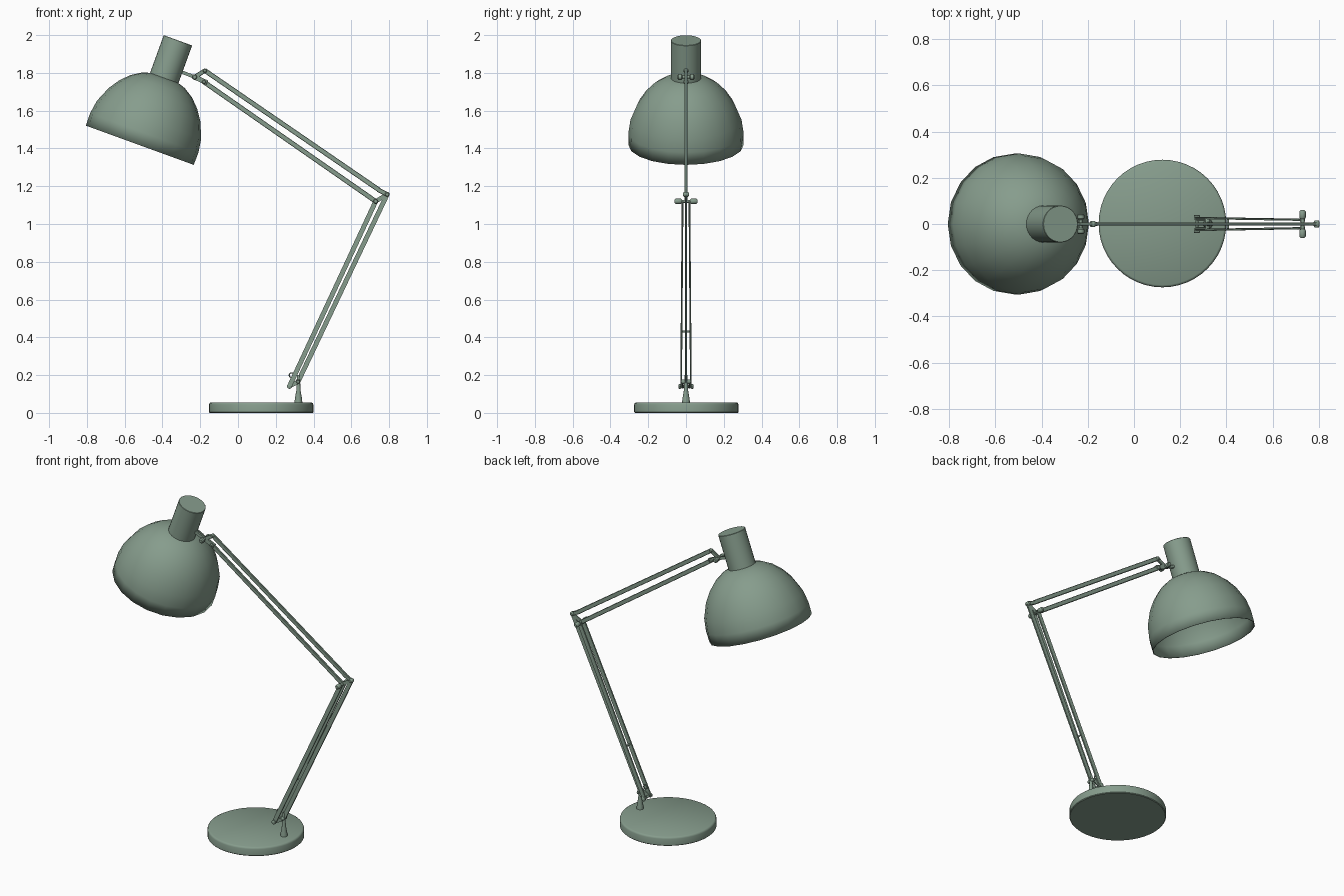
import bpy, bmesh, math
from mathutils import Vector, Matrix

if "Cube" in bpy.data.objects:
    bpy.data.objects.remove(bpy.data.objects["Cube"])

green = bpy.data.materials.new("sage_green")
green.diffuse_color = (0.24, 0.335, 0.265, 1)
green.use_nodes = True
green.node_tree.nodes["Principled BSDF"].inputs["Base Color"].default_value = green.diffuse_color


def finish(name, bm, smooth=True):
    bmesh.ops.recalc_face_normals(bm, faces=bm.faces)
    me = bpy.data.meshes.new(name)
    bm.to_mesh(me)
    bm.free()
    me.materials.append(green)
    ob = bpy.data.objects.new(name, me)
    bpy.context.collection.objects.link(ob)
    if smooth:
        bpy.ops.object.select_all(action='DESELECT')
        bpy.context.view_layer.objects.active = ob
        ob.select_set(True)
        bpy.ops.object.shade_smooth_by_angle(angle=math.radians(40))
    return ob


def lathe(name, profile, segments, matrix):
    """Turn (radius, height) points around local z, then place with matrix."""
    bm = bmesh.new()
    vs = [bm.verts.new((r, 0, z)) for r, z in profile]
    es = [bm.edges.new(p) for p in zip(vs, vs[1:])]
    bmesh.ops.spin(bm, geom=vs + es, axis=(0, 0, 1), cent=(0, 0, 0),
                   angle=2 * math.pi, steps=segments, use_duplicate=False)
    bmesh.ops.remove_doubles(bm, verts=bm.verts, dist=1e-5)
    bm.transform(matrix)
    return finish(name, bm)


def bar(name, p, q, width=0.021, thick=0.010):
    """Flat bar from p to q, thin across y."""
    p, q = Vector(p), Vector(q)
    d = (q - p).normalized()
    w = d.cross(Vector((0, 1, 0))).normalized()
    t = w.cross(d)
    rot = Matrix((w, t, d)).transposed().to_4x4()
    bm = bmesh.new()
    bmesh.ops.create_cube(bm, size=1)
    bm.transform(Matrix.Translation((p + q) / 2) @ rot @
                 Matrix.Diagonal((width, thick, (q - p).length, 1)))
    bmesh.ops.bevel(bm, geom=bm.edges[:], offset=0.002, segments=1, affect='EDGES')
    return finish(name, bm, False)


def pin(name, x, z, half, r, y=0.0):
    """Round pin lying along y."""
    b = min(.006, half * .4)
    profile = [(0, -half), (r * .65, -half), (r, b - half),
               (r, half - b), (r * .65, half), (0, half)]
    return lathe(name, profile, 12, Matrix.Translation((x, y, z)) @
                 Matrix.Rotation(math.pi / 2, 4, 'X'))


# Key pivots, as (x, z)
foot_l, foot_r = (0.272, 0.14), (0.318, 0.165)
elbow_l, elbow_r = (0.729, 1.12), (0.79, 1.157)
head_low, head_top, head_pivot = (-0.18, 1.752), (-0.175, 1.812), (-0.23, 1.778)


def at(p, y=0.0):
    return (p[0], y, p[1])


# Base and stem
lathe("base", [(0, 0), (.272, 0), (.276, .004), (.276, .044), (.273, .052),
               (.266, .056), (0, .056)], 48, Matrix.Translation((.123, .002, 0)))
lathe("stem", [(0, .05), (.021, .05), (.019, .075), (.011, .12), (.009, .17),
               (.007, .2), (0, .2)], 16, Matrix.Translation((.32, 0, 0)))

# Lower arm: outer pair of bars and a single centre bar
for s, side in ((-1, "front"), (1, "back")):
    bar("lower_arm_" + side, at(foot_l, s * .026), at(elbow_l, s * .018), .021, .009)
    bar("foot_link_" + side, at(foot_l, s * .018), at(foot_r, s * .018), .018, .008)
    pin("foot_nut_" + side, *foot_l, .007, .013, s * .033)
    pin("elbow_knob_" + side, *elbow_l, .019, .014, s * .041)
    pin("head_knob_" + side, *head_pivot, .013, .015, s * .031)
bar("lower_arm_centre", at(foot_r), at(elbow_r), .021, .009)
pin("foot_pin", *foot_l, .034, .007)
pin("foot_centre_pin", *foot_r, .026, .011)
pin("lower_arm_crossbar", .406, .43, .023, .005)

# Small hook ring above the foot
bm = bmesh.new()
prof = [bm.verts.new((.012 + .003 * math.cos(a), 0, .003 * math.sin(a)))
        for a in (i * math.pi / 4 for i in range(8))]
es = [bm.edges.new((prof[i], prof[(i + 1) % 8])) for i in range(8)]
bmesh.ops.spin(bm, geom=prof + es, axis=(0, 0, 1), cent=(0, 0, 0),
               angle=2 * math.pi, steps=16)
bmesh.ops.remove_doubles(bm, verts=bm.verts, dist=1e-5)
bm.transform(Matrix.Translation((.283, 0, .2)) @ Matrix.Rotation(math.pi / 2, 4, 'X'))
finish("hook_ring", bm)

# Elbow
pin("elbow_pin", *elbow_l, .05, .008)
pin("elbow_end_pin", *elbow_r, .015, .013)
bar("elbow_link", at(elbow_l), at(elbow_r), .018, .008)

# Upper arm
bar("upper_arm_low", at(head_low), at(elbow_l), .021, .010)
bar("upper_arm_top", at(head_top), (.75, 0, 1.178), .021, .010)
bar("upper_arm_tip", (.742, 0, 1.181), at(elbow_r), .019, .010)

# Head joint
bar("head_link", at(head_top), at(head_pivot), .019, .010)
bar("head_low_link", (-.165, 0, 1.748), at(head_pivot), .022, .014)
bar("head_stub", at(head_pivot), (-.325, 0, 1.815), .014, .014)
pin("head_pin", *head_pivot, .042, .008)
pin("head_top_pin", *head_top, .012, .011)
pin("head_low_pin", *head_low, .014, .011)

# Shade and socket share a tilted axis
tilt = Matrix.Translation((-.52, 0, 1.417)) @ Matrix.Rotation(math.radians(20), 4, 'Y')
shade = lathe("shade", [(.304, 0), (.305, .07), (.294, .143), (.258, .229),
                        (.22, .285), (.174, .332), (.12, .366), (.07, .382), (0, .388)],
              20, tilt)
shell = shade.modifiers.new("shell", 'SOLIDIFY')
shell.thickness = 0.005
shell.offset = -1
lathe("lamp_socket", [(0, .365), (.08, .365), (.08, .589), (.078, .591), (0, .591)], 28, tilt)
